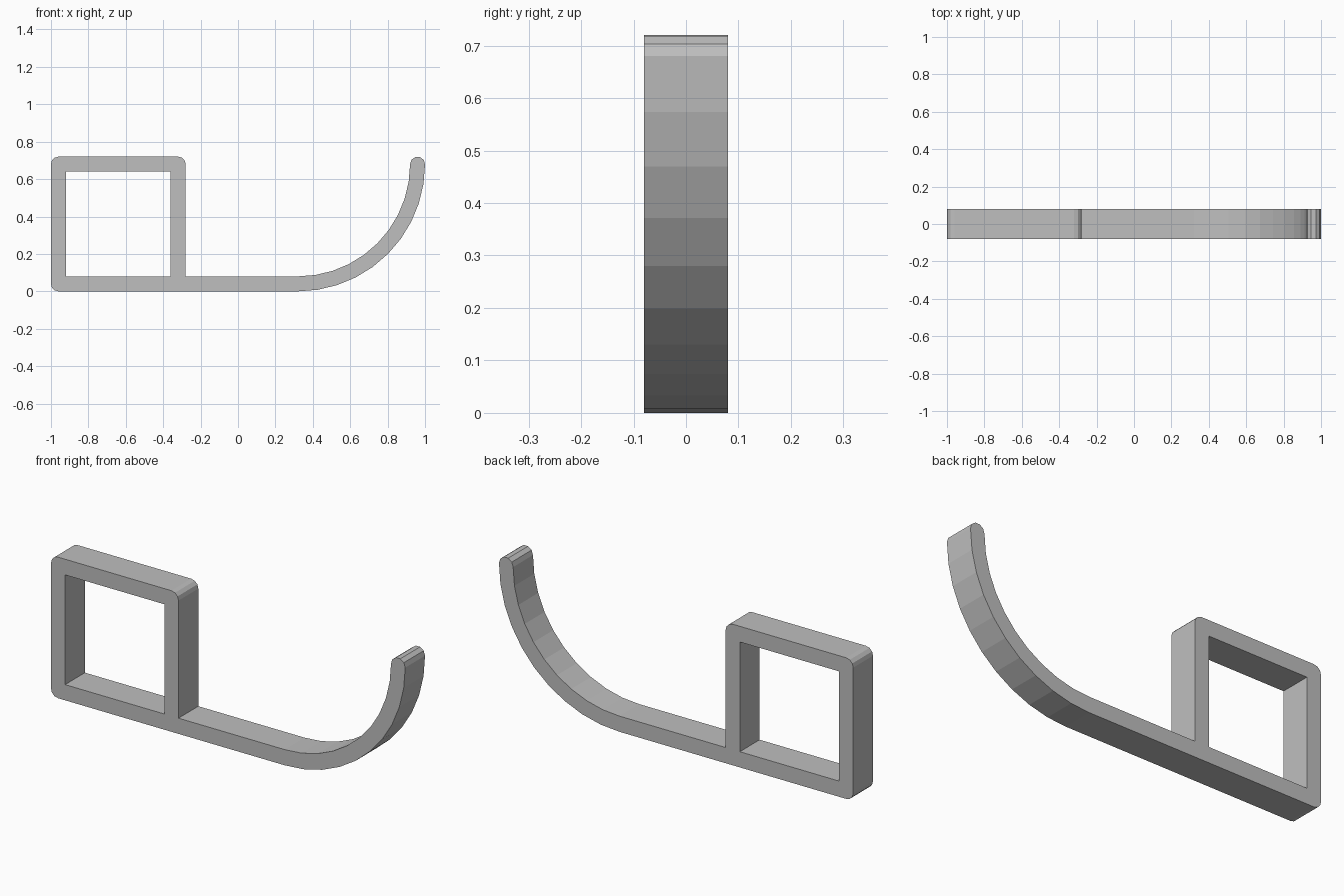
import bpy
from math import cos, sin, radians, pi

if "Cube" in bpy.data.objects:
    bpy.data.objects.remove(bpy.data.objects["Cube"], do_unlink=True)

THICK = 0.08        # strip thickness
HALF_WIDTH = 0.08   # half of the depth along y
TOP = 0.72
ROUND = 0.04        # outer corner radius
LEFT, POST = -1.0, -0.28
HOOK_X, HOOK_Z, HOOK_R = 0.32, 0.68, 0.68


def arc(cx, cz, r, start, end, steps):
    """Points along an arc, angles in degrees."""
    angles = [radians(start + (end - start) * i / steps) for i in range(steps + 1)]
    return [(cx + r * cos(a), cz + r * sin(a)) for a in angles]


# Outer outline, counter-clockwise from the rounded bottom corner
outline = arc(LEFT + ROUND, ROUND, ROUND, 180, 270, 3)
outline += arc(HOOK_X, HOOK_Z, HOOK_R, -90, 0, 10)
outline += arc(HOOK_X + HOOK_R - ROUND, HOOK_Z, ROUND, 0, 180, 5)[1:-1]
outline += arc(HOOK_X, HOOK_Z, HOOK_R - THICK, 0, -90, 10)
outline += [(POST, THICK)]
outline += arc(POST - ROUND, TOP - ROUND, ROUND, 0, 90, 3)
outline += arc(LEFT + ROUND, TOP - ROUND, ROUND, 90, 180, 3)

# Square opening of the loop
x0, x1, z0, z1 = LEFT + THICK, POST - THICK, THICK, TOP - THICK
opening = [(x0, z0), (x0, z1), (x1, z1), (x1, z0)]

# Filled profile extruded along y
profile = bpy.data.curves.new("hook_profile", 'CURVE')
profile.dimensions = '2D'
profile.fill_mode = 'BOTH'
profile.extrude = HALF_WIDTH
for points in (outline, opening):
    spline = profile.splines.new('POLY')
    spline.points.add(len(points) - 1)
    for point, (x, z) in zip(spline.points, points):
        point.co = (x, z, 0, 1)
    spline.use_cyclic_u = True
    spline.use_smooth = False

# Turn the profile into a mesh standing upright
source = bpy.data.objects.new("hook_profile", profile)
bpy.context.collection.objects.link(source)
graph = bpy.context.evaluated_depsgraph_get()
mesh = bpy.data.meshes.new_from_object(source.evaluated_get(graph))
bpy.data.objects.remove(source, do_unlink=True)
hook = bpy.data.objects.new("square_loop_hook", mesh)
bpy.context.collection.objects.link(hook)
hook.rotation_euler.x = pi / 2
mesh.shade_flat()

# Plain grey
grey = bpy.data.materials.new("light_grey")
grey.use_nodes = True
colour = (0.52, 0.52, 0.52, 1)
grey.diffuse_color = colour
grey.node_tree.nodes["Principled BSDF"].inputs["Base Color"].default_value = colour
mesh.materials.clear()
mesh.materials.append(grey)
